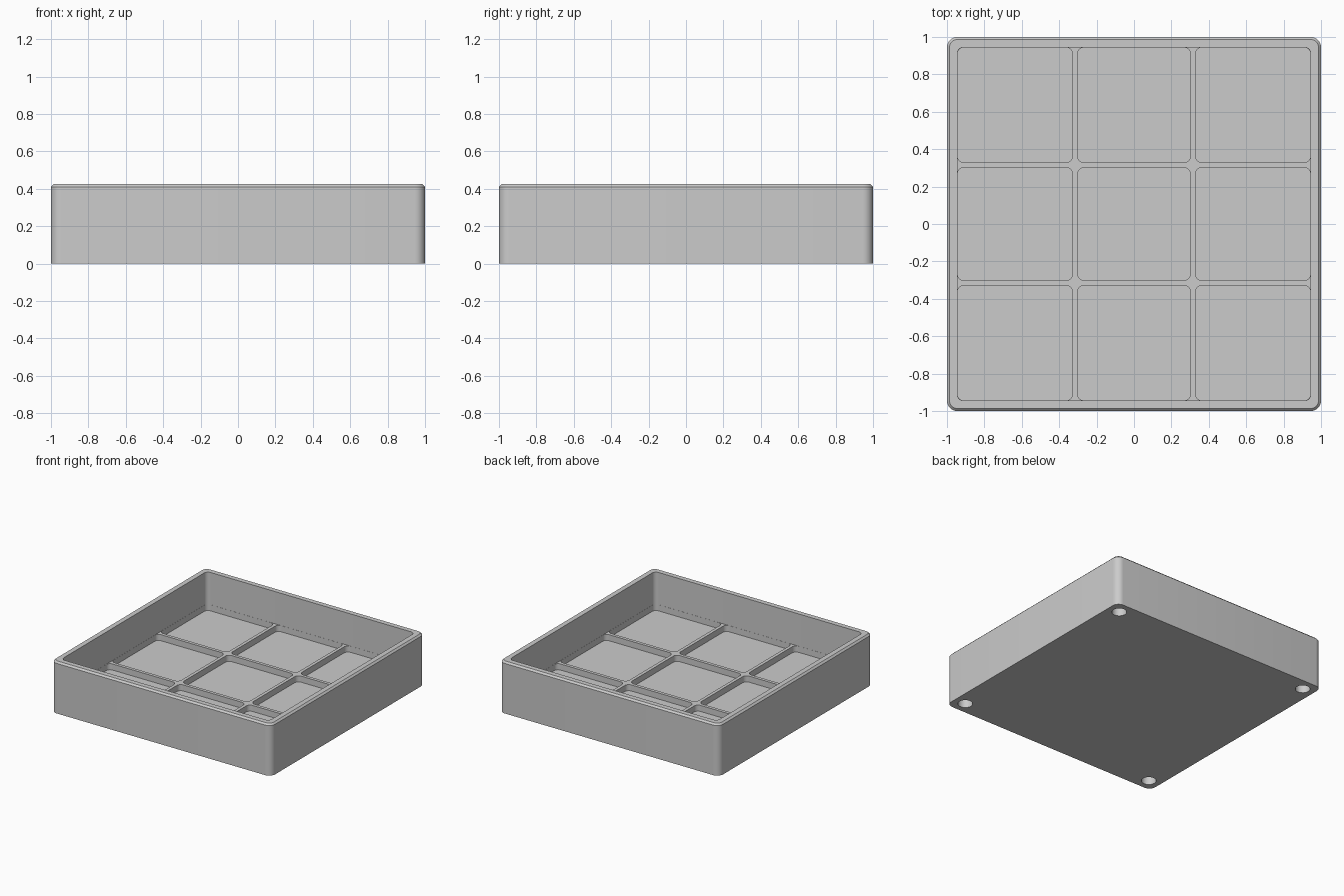
import bpy
import bmesh
from math import cos, sin, pi

cube = bpy.data.objects.get("Cube")
if cube:
    bpy.data.objects.remove(cube, do_unlink=True)

HEIGHT, CHAMFER = 0.425, 0.014
FLOOR, DIVIDER_TOP = 0.11, 0.16
INNER, DIVIDER_HALF, DIVIDER_POS = 0.944, 0.0135, 0.315

grey = bpy.data.materials.new("light grey plastic")
grey.use_nodes = True
colour = (0.6, 0.6, 0.6, 1)
grey.diffuse_color = colour
grey.node_tree.nodes["Principled BSDF"].inputs["Base Color"].default_value = colour

bm = bmesh.new()


def rounded_ring(x0, x1, y0, y1, radius, z, steps=8):
    """Vertices of a rounded rectangle at height z."""
    centres = [(x1 - radius, y1 - radius), (x0 + radius, y1 - radius),
               (x0 + radius, y0 + radius), (x1 - radius, y0 + radius)]
    ring = []
    for i, (cx, cy) in enumerate(centres):
        for k in range(steps + 1):
            a = (i + k / steps) * pi / 2
            ring.append(bm.verts.new((cx + radius * cos(a), cy + radius * sin(a), z)))
    return ring


def square_ring(half, radius, z):
    return rounded_ring(-half, half, -half, half, radius, z)


def circle_ring(cx, cy, radius, z, sides=32):
    return [bm.verts.new((cx + radius * cos(2 * pi * k / sides),
                          cy + radius * sin(2 * pi * k / sides), z))
            for k in range(sides)]


def bridge(a, b):
    n = len(a)
    for k in range(n):
        bm.faces.new((a[k], a[(k + 1) % n], b[(k + 1) % n], b[k]))


def fill_with_holes(outer, holes, normal):
    """Flat face bounded by one outer ring and pierced by several rings."""
    edges = []
    for ring in [outer] + holes:
        for k, v in enumerate(ring):
            w = ring[(k + 1) % len(ring)]
            edges.append(bm.edges.get((v, w)) or bm.edges.new((v, w)))
    bmesh.ops.triangle_fill(bm, edges=edges, use_beauty=True, normal=normal)


# Outer walls, chamfered rim and inner walls
rings = [square_ring(1, 0.055, 0),
         square_ring(1, 0.055, HEIGHT - CHAMFER),
         square_ring(1 - CHAMFER, 0.055 - CHAMFER, HEIGHT),
         square_ring(INNER + 0.001, 0.035, HEIGHT),
         square_ring(INNER + 0.001, 0.035, DIVIDER_TOP)]
for lower, upper in zip(rings, rings[1:]):
    bridge(lower, upper)

# Nine rounded compartments between the dividers
inner_edge = DIVIDER_POS - DIVIDER_HALF
outer_edge = DIVIDER_POS + DIVIDER_HALF
spans = [(-INNER, -outer_edge), (-inner_edge, inner_edge), (outer_edge, INNER)]
pockets = []
for x0, x1 in spans:
    for y0, y1 in spans:
        top = rounded_ring(x0, x1, y0, y1, 0.035, DIVIDER_TOP)
        base = rounded_ring(x0, x1, y0, y1, 0.035, FLOOR)
        bridge(top, base)
        bm.faces.new(base)
        pockets.append(top)
fill_with_holes(rings[-1], pockets, (0, 0, 1))

# Underside with a round recess at each corner
recesses = []
for sx in (-1, 1):
    for sy in (-1, 1):
        mouth = circle_ring(sx * 0.9, sy * 0.9, 0.056, 0)
        end = circle_ring(sx * 0.9, sy * 0.9, 0.056, 0.07)
        bridge(mouth, end)
        bm.faces.new(end)
        recesses.append(mouth)
fill_with_holes(rings[0], recesses, (0, 0, -1))

bmesh.ops.recalc_face_normals(bm, faces=bm.faces)
mesh = bpy.data.meshes.new("divided_tray")
bm.to_mesh(mesh)
bm.free()
mesh.materials.append(grey)
tray = bpy.data.objects.new("divided_tray", mesh)
bpy.context.collection.objects.link(tray)

bpy.ops.object.select_all(action="DESELECT")
tray.select_set(True)
bpy.context.view_layer.objects.active = tray
bpy.ops.object.shade_smooth_by_angle(angle=pi / 6)
